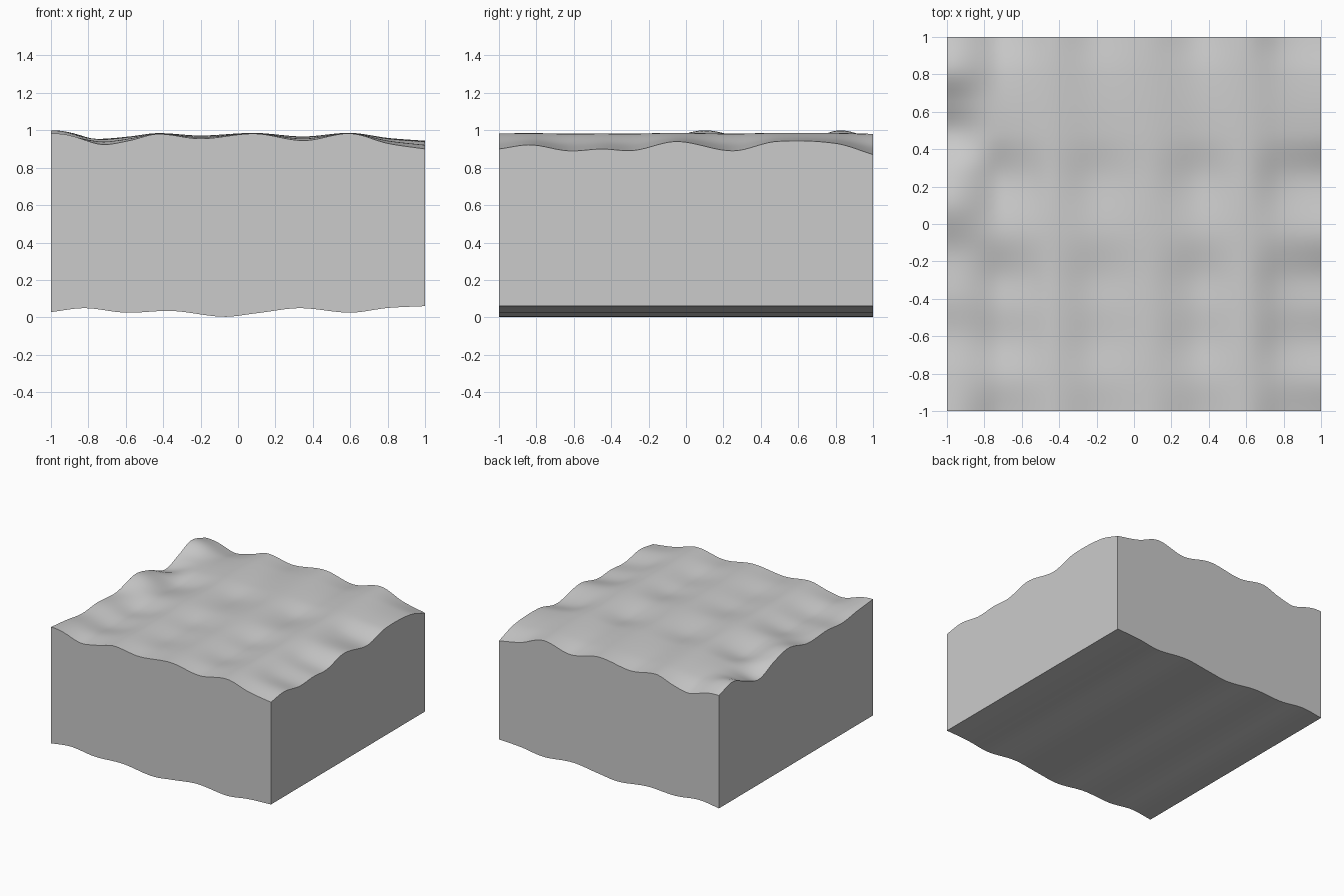
import bpy, bmesh, math

if "Cube" in bpy.data.objects:
    bpy.data.objects.remove(bpy.data.objects["Cube"])

N = 64  # grid divisions per side


def curve(points):
    """Smooth curve through (t, value) points, Catmull-Rom style."""
    def slope(i):
        a, b = points[max(i - 1, 0)], points[min(i + 1, len(points) - 1)]
        return (b[1] - a[1]) / (b[0] - a[0])

    def f(t):
        i = 0
        while i < len(points) - 2 and t > points[i + 1][0]:
            i += 1
        (t0, v0), (t1, v1) = points[i], points[i + 1]
        h = t1 - t0
        s = min(max((t - t0) / h, 0), 1)
        return (v0 * (2*s**3 - 3*s**2 + 1) + v1 * (3*s**2 - 2*s**3)
                + h * (slope(i) * (s**3 - 2*s**2 + s) + slope(i + 1) * (s**3 - s**2)))
    return f


# Profiles: underside, and the front, right and left rims of the wavy top
underside = curve([(-1, .028), (-.82, .049), (-.6, .025), (-.35, .034), (-.08, .003),
                   (.1, .022), (.33, .049), (.6, .025), (.8, .05), (1, .06)])
front_rim = curve([(-1, .983), (-.9, .945), (-.73, .922), (-.58, .945), (-.43, .98),
                   (-.2, .955), (.09, .982), (.35, .945), (.6, .983), (.8, .93), (1, .9)])
right_rim = curve([(-1, .9), (-.83, .922), (-.63, .89), (-.45, .9), (-.28, .892),
                   (-.05, .94), (.25, .89), (.48, .94), (.8, .93), (1, .87)])
left_rim = curve([(-1, .983), (-.8, .965), (-.6, .94), (-.4, .955), (-.15, .945),
                  (.09, 1.0), (.27, .965), (.48, .89), (.65, .94), (.82, 1.0), (1, .955)])


def top(x, y):
    base = front_rim(x)
    hollow = (.99 - base) / .09          # valleys vary more along y than ridges
    near = min(max((-.7 - x) / .3, 0), 1)
    near = near * near * (3 - 2 * near)  # fade towards the left rim
    inner = base + hollow * (right_rim(y) - .9)
    return inner * (1 - near) + left_rim(y) * near


# Block: flat grid extruded, then both skins shaped
bm = bmesh.new()
bmesh.ops.create_grid(bm, x_segments=N, y_segments=N, size=1)
ext = bmesh.ops.extrude_face_region(bm, geom=bm.faces[:], use_keep_orig=True)
upper = {g for g in ext["geom"] if isinstance(g, bmesh.types.BMVert)}
for v in bm.verts:
    v.co.z = top(v.co.x, v.co.y) if v in upper else underside(v.co.x)
bmesh.ops.recalc_face_normals(bm, faces=bm.faces[:])

mesh = bpy.data.meshes.new("wavy_block")
bm.to_mesh(mesh)
bm.free()
block = bpy.data.objects.new("wavy_block", mesh)
bpy.context.collection.objects.link(block)
bpy.context.view_layer.objects.active = block
block.select_set(True)
bpy.ops.object.shade_smooth_by_angle(angle=math.radians(40))
